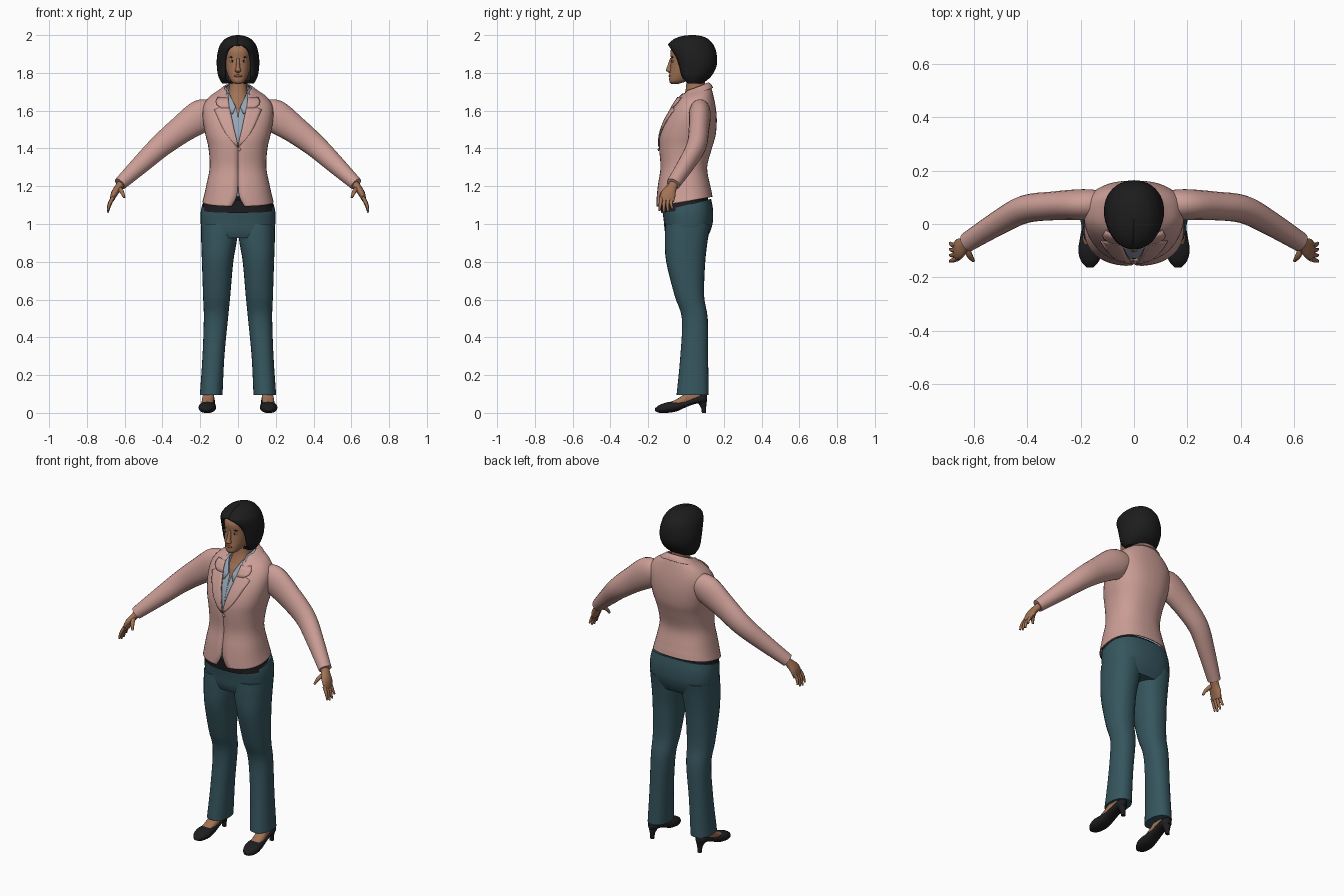
import bpy, bmesh, math
from mathutils import Vector

old = bpy.data.objects.get("Cube")
if old:
    bpy.data.objects.remove(old, do_unlink=True)


def material(name, r, g, b):
    m = bpy.data.materials.new(name)
    m.use_nodes = True
    m.diffuse_color = (r, g, b, 1)
    bsdf = m.node_tree.nodes["Principled BSDF"]
    bsdf.inputs["Base Color"].default_value = (r, g, b, 1)
    bsdf.inputs["Roughness"].default_value = 0.8
    return m


PINK = material("jacket pink", .60, .34, .305)
TEAL = material("trouser teal", .036, .092, .112)
SKIN = material("skin brown", .36, .17, .09)
HAIR = material("hair black", .012, .012, .012)
BLUE = material("shirt blue grey", .30, .38, .46)
BLACK = material("leather black", .013, .012, .014)
LIPS = material("lip brown", .24, .08, .055)
WHITE = material("eye white", .5, .46, .42)


def finish(name, rings, mat, wrap=True, caps=True, thick=0):
    """Skin a list of point rings into a smooth object."""
    bm = bmesh.new()
    vs = [[bm.verts.new(p) for p in ring] for ring in rings]
    n = len(vs[0])
    for a, b in zip(vs, vs[1:]):
        for j in range(n if wrap else n - 1):
            k = (j + 1) % n
            bm.faces.new((a[j], a[k], b[k], b[j]))
    if caps:
        bm.faces.new(vs[0][::-1])
        bm.faces.new(vs[-1])
    bmesh.ops.recalc_face_normals(bm, faces=bm.faces)
    for f in bm.faces:
        f.smooth = True
    me = bpy.data.meshes.new(name)
    bm.to_mesh(me)
    bm.free()
    me.set_sharp_from_angle(angle=math.radians(50))
    me.materials.append(mat)
    ob = bpy.data.objects.new(name, me)
    bpy.context.scene.collection.objects.link(ob)
    if thick:
        mod = ob.modifiers.new("thickness", 'SOLIDIFY')
        mod.thickness = thick
    return ob


def dense(rows, steps=4):
    """Catmull-Rom smoothing of the section table."""
    out = []
    last = len(rows) - 1
    for i in range(last):
        p0, p1, p2, p3 = (rows[max(0, min(last, i + d))] for d in (-1, 0, 1, 2))
        for s in range(steps):
            t = s / steps
            out.append([b + .5 * t * (c - a + t * (2 * a - 5 * b + 4 * c - d + t * (3 * (b - c) + d - a)))
                        for a, b, c, d in zip(p0, p1, p2, p3)])
    return out + [list(rows[-1])]


def pad(rows):
    return [tuple(r) + (0,) * (7 - len(r)) for r in rows]


def loft(name, rows, mat, s=1, axis='z', n=28, p=2.25, is_open=False, caps=True, thick=0):
    """Rows: height, centre x, half width, front, back, front gap, tilt."""
    def power(v):
        return math.copysign(abs(v) ** (2 / p), v)
    rings = []
    for t, c, hw, lo, hi, gap, tilt in dense(pad(rows)):
        mid, r = (lo + hi) / 2, (hi - lo) / 2
        a0 = math.asin(min(.99, max(.0005, gap) / hw) ** (p / 2)) if is_open else 0
        ring = []
        for j in range(n + 1 if is_open else n):
            a = a0 + (2 * math.pi - 2 * a0) * j / n
            x, y = s * (c + hw * power(math.sin(a))), mid - r * power(math.cos(a))
            ring.append((x, y, t + tilt * y) if axis == 'z' else (x, t, y))
        rings.append(ring)
    return finish(name, rings, mat, not is_open, caps, thick)


def tube(name, rows, mat, s=1, n=14):
    """Rows: x, y, z, upright radius, sideways radius along a path."""
    pts = dense(rows)
    pos = [Vector(q[:3]) for q in pts]
    rings = []
    for i, q in enumerate(pts):
        d = (pos[min(i + 1, len(pos) - 1)] - pos[max(i - 1, 0)]).normalized()
        v = d.cross(Vector((0, 1, 0))).normalized()
        w = d.cross(v)
        ring = []
        for j in range(n):
            a = 2 * math.pi * j / n
            o = pos[i] + v * q[3] * math.cos(a) + w * q[4] * math.sin(a)
            ring.append((s * o.x, o.y, o.z))
        rings.append(ring)
    return finish(name, rings, mat)


def ball(name, loc, scale, mat):
    bpy.ops.mesh.primitive_uv_sphere_add(segments=16, ring_count=8, location=loc)
    ob = bpy.context.object
    ob.name, ob.scale = name, scale
    ob.data.materials.append(mat)
    bpy.ops.object.shade_smooth()


# Jacket body, open at the front, with the shirt fitted inside it
jacket = [(1.12, 0, .188, -.158, .14, .035, .17), (1.16, 0, .178, -.155, .135, .008, .1),
          (1.21, 0, .167, -.148, .127, .001, 0), (1.30, 0, .15, -.135, .112, .001, 0),
          (1.40, 0, .156, -.142, .137, .001, 0), (1.47, 0, .172, -.139, .157, .014, 0),
          (1.55, 0, .186, -.112, .163, .032, 0), (1.62, 0, .185, -.072, .157, .048, 0),
          (1.665, 0, .155, -.045, .145, .057, .1), (1.69, 0, .105, -.025, .132, .062, .25),
          (1.705, 0, .075, -.01, .115, .06, .35)]
loft("jacket_body", jacket, PINK, n=40, p=2.4, is_open=True, caps=False, thick=.006)
shirt = [(r[0], 0, r[2] - .014, r[3] + .012, r[4] - .014, max(0, min(.05, (r[0] - 1.6) * .5)), r[6])
         for r in jacket[1:]]
loft("shirt", shirt, BLUE, n=40, p=2.4, is_open=True, caps=False)
loft("jacket_collar", [(1.678, 0, .118, -.06, .143, .06, .3), (1.69, 0, .092, -.045, .133, .052, .38),
                       (1.697, 0, .073, -.03, .117, .046, .45)],
     PINK, is_open=True, caps=False, thick=.006)

FRONT = dense(jacket)


def front_y(x, z):
    """Depth of the jacket front at a given spot."""
    for a, b in zip(FRONT, FRONT[1:]):
        if a[0] <= z <= b[0]:
            k = (z - a[0]) / (b[0] - a[0])
            hw, lo, hi = (a[i] + k * (b[i] - a[i]) for i in (2, 3, 4))
            u = min(1, abs(x) / hw)
            return (lo + hi) / 2 - (hi - lo) / 2 * (1 - u ** 2.4) ** (1 / 2.4)
    return 0


def draped(name, rows, offset, mat, s):
    """Plate lying on the jacket front; rows: height, inner x, outer x."""
    rings = []
    for z, x0, x1 in rows:
        xs = [x0 + (x1 - x0) * k / 5 for k in range(6)]
        rings.append([(s * x, front_y(x, z) - offset, z) for x in xs])
    finish(name, rings, mat, False, False, .005)


ball("jacket_button", (.008, -.145, 1.395), (.008, .005, .008), PINK)

# Trousers and belt
loft("trouser_hips", [(.925, 0, .18, -.10, .11), (.96, 0, .192, -.112, .128), (1.01, 0, .198, -.117, .142),
                      (1.06, 0, .198, -.122, .143, 0, .1), (1.10, 0, .19, -.125, .133, 0, .25)],
     TEAL, n=36, p=2.5)
loft("belt", [(1.075, 0, .19, -.132, .12, 0, .12), (1.14, 0, .176, -.138, .115, 0, .1)], BLACK, n=36, p=2.4)

# Head, neck and face
loft("neck", [(1.56, 0, .07, -.06, .1), (1.62, 0, .07, -.042, .1), (1.66, 0, .06, -.02, .1),
              (1.72, 0, .048, 0, .1), (1.80, 0, .048, 0, .1)], SKIN)
loft("head", [(1.742, 0, .016, -.078, -.04), (1.755, 0, .036, -.088, .0), (1.785, 0, .053, -.088, .06),
              (1.82, 0, .064, -.084, .1), (1.87, 0, .07, -.08, .12), (1.92, 0, .069, -.081, .115),
              (1.96, 0, .05, -.05, .09)], SKIN, n=32)
loft("nose", [(1.80, 0, .007, -.088, -.07), (1.812, 0, .016, -.106, -.07), (1.83, 0, .011, -.101, -.07),
              (1.88, 0, .007, -.083, -.07)], SKIN, n=12)
ball("lips", (0, -.086, 1.784), (.021, .006, .007), LIPS)
for s, side in ((1, "left"), (-1, "right")):
    ball(side + "_eye", (s * .03, -.069, 1.862), (.014, .006, .006), WHITE)
    ball(side + "_iris", (s * .03, -.073, 1.862), (.006, .004, .006), HAIR)
    ball(side + "_eyebrow", (s * .032, -.071, 1.883), (.018, .005, .003), HAIR)

# Bobbed hair, open around the face
loft("hair", [(1.745, 0, .085, -.01, .09, .068), (1.78, 0, .104, -.045, .132, .073),
              (1.83, 0, .112, -.06, .16, .074), (1.88, 0, .112, -.075, .164, .07),
              (1.92, 0, .105, -.092, .158, .055), (1.94, 0, .099, -.095, .15, .032),
              (1.955, 0, .091, -.092, .141, 0), (1.98, 0, .068, -.062, .117, 0),
              (1.995, 0, .036, -.02, .08, 0), (2.0, 0, .006, .02, .045, 0)],
     HAIR, n=32, p=2.1, is_open=True, thick=.015)

# Paired parts
for s, side in ((1, "left_"), (-1, "right_")):
    draped(side + "lapel", [(1.41, 0, .006), (1.44, .005, .034), (1.48, .015, .066), (1.52, .024, .088),
                            (1.56, .032, .106), (1.605, .042, .126), (1.622, .046, .09)], .007, PINK, s)
    draped(side + "collar_front", [(1.615, .046, .088), (1.632, .048, .113), (1.65, .05, .118),
                                   (1.672, .052, .108)], .009, PINK, s)
    draped(side + "shirt_collar", [(1.585, .028, .036), (1.62, .012, .05), (1.65, .026, .058),
                                   (1.69, .045, .064)], .001, BLUE, s)
    tube(side + "sleeve", [(.12, .075, 1.60, .055, .05), (.19, .073, 1.575, .086, .058),
                           (.30, .068, 1.50, .073, .054), (.41, .055, 1.413, .061, .052),
                           (.51, .003, 1.32, .05, .045), (.625, -.068, 1.212, .035, .037)], PINK, s, 22)
    tube(side + "hand", [(.60, -.05, 1.235, .024, .024), (.632, -.074, 1.195, .02, .027),
                         (.655, -.093, 1.16, .018, .04), (.669, -.1, 1.122, .01, .037)], SKIN, s)
    for i, finger in enumerate(("index", "middle", "ring", "little")):
        y, drop = -.13 + i * .019, (.07, .08, .076, .06)[i]
        tube(side + finger + "_finger", [(.662, y, 1.14, .01, .01), (.68, y - .006, 1.14 - drop / 2, .009, .009),
                                         (.69, y - .01 + i * .004, 1.14 - drop, .005, .005)], SKIN, s, 8)
    tube(side + "thumb", [(.632, -.085, 1.19, .013, .013), (.615, -.12, 1.17, .011, .011),
                          (.602, -.138, 1.14, .006, .006)], SKIN, s, 8)
    loft(side + "trouser_leg", [(.095, .142, .06, -.05, .12), (.3, .13, .058, -.03, .117),
                                (.5, .117, .064, -.022, .115), (.62, .113, .072, -.06, .096),
                                (.8, .108, .083, -.105, .102), (.92, .1, .095, -.112, .116),
                                (1.0, .1, .095, -.11, .13)], TEAL, s)
    loft(side + "foot", [(-.085, .162, .028, .03, .056), (-.03, .16, .033, .03, .084),
                         (.02, .157, .03, .04, .125), (.075, .157, .027, .055, .14)], SKIN, s, 'y', 16)
    loft(side + "shoe", [(-.163, .165, .012, .01, .025), (-.14, .165, .033, 0, .042), (-.10, .163, .046, 0, .056),
                         (-.05, .16, .042, .008, .062), (0, .158, .036, .03, .066), (.05, .157, .034, .048, .086),
                         (.09, .157, .031, .05, .1), (.112, .157, .014, .06, .095)], BLACK, s, 'y', 20)
    loft(side + "shoe_heel", [(0, .157, .012, .084, .106), (.03, .157, .014, .078, .107),
                              (.062, .157, .026, .055, .11)], BLACK, s, n=14)
